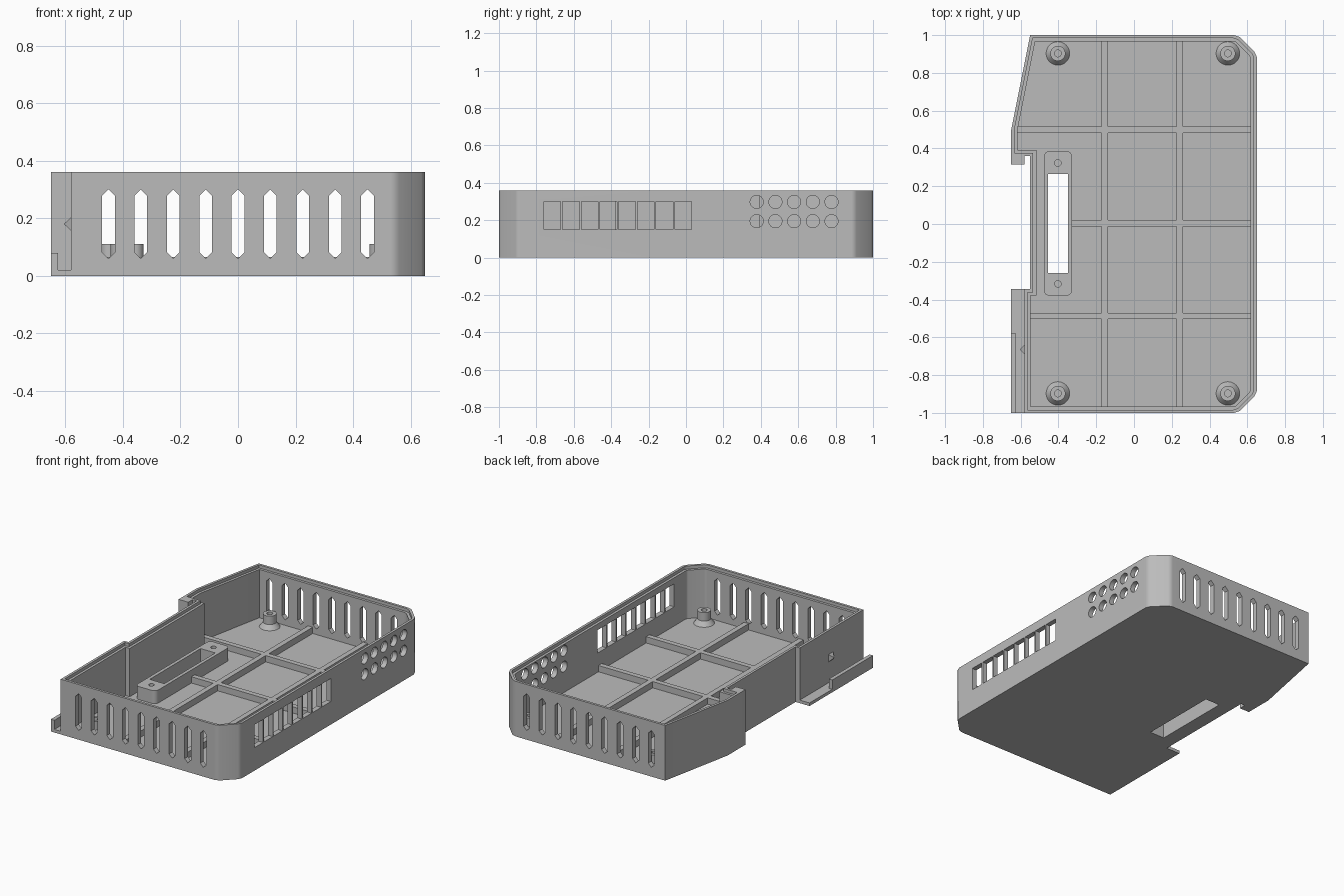
import bpy, bmesh, math
from mathutils import Vector, Matrix

cube = bpy.data.objects.get("Cube")
if cube:
    bpy.data.objects.remove(cube, do_unlink=True)

GREY = bpy.data.materials.new("plain grey")
GREY.use_nodes = True
GREY.diffuse_color = (0.5, 0.5, 0.5, 1)
GREY.node_tree.nodes["Principled BSDF"].inputs["Base Color"].default_value = (0.5, 0.5, 0.5, 1)

HEIGHT, FLOOR, WALL = 0.36, 0.025, 0.033


def finish(name, bm):
    bmesh.ops.recalc_face_normals(bm, faces=bm.faces)
    mesh = bpy.data.meshes.new(name)
    bm.to_mesh(mesh)
    bm.free()
    mesh.materials.append(GREY)
    obj = bpy.data.objects.new(name, mesh)
    bpy.context.scene.collection.objects.link(obj)
    return obj


def prism(bm, points, offset):
    """Extrude a closed outline of 3D points along an offset."""
    face = bm.faces.new([bm.verts.new(p) for p in points])
    new = bmesh.ops.extrude_face_region(bm, geom=[face])["geom"]
    bmesh.ops.translate(bm, vec=Vector(offset),
                        verts=[v for v in new if isinstance(v, bmesh.types.BMVert)])


def slab(bm, outline, z0, z1):
    prism(bm, [(x, y, z0) for x, y in outline], (0, 0, z1 - z0))


def box(bm, x0, x1, y0, y1, z0, z1):
    slab(bm, [(x0, y0), (x1, y0), (x1, y1), (x0, y1)], z0, z1)


def inset(outline, dist):
    """Move every side of a counter-clockwise outline inward."""
    pts = [Vector(p) for p in outline]
    result = []
    for i, p in enumerate(pts):
        a = (p - pts[i - 1]).normalized()
        b = (pts[(i + 1) % len(pts)] - p).normalized()
        n1, n2 = Vector((-a.y, a.x)), Vector((-b.y, b.x))
        result.append(p + (n1 + n2) * dist / (1 + n1.dot(n2)))
    return result


def cut(obj, bm):
    """Subtract the solids in bm from obj and discard them."""
    cutter = finish("cutter", bm)
    cutter.hide_render = True
    mod = obj.modifiers.new("cut", 'BOOLEAN')
    mod.operation, mod.solver, mod.object = 'DIFFERENCE', 'EXACT', cutter
    deps = bpy.context.evaluated_depsgraph_get()
    mesh = bpy.data.meshes.new_from_object(obj.evaluated_get(deps))
    obj.modifiers.clear()
    obj.data = mesh
    bpy.data.objects.remove(cutter, do_unlink=True)


def smooth(obj):
    bpy.ops.object.select_all(action='DESELECT')
    obj.select_set(True)
    bpy.context.view_layer.objects.active = obj
    bpy.ops.object.shade_smooth_by_angle(angle=math.radians(30))
    mod = obj.modifiers.new("weighted normals", 'WEIGHTED_NORMAL')
    mod.keep_sharp = True


# Case outline: softened chamfers on one side, a stepped recess on the other
corner = [(0.53, -1), (0.56, -0.99), (0.638, -0.912), (0.65, -0.885)]
chamfers = corner + [(x, -y) for x, y in reversed(corner)]
start = [(-0.58, -1)] + chamfers + [(-0.55, 1), (-0.65, 0.5)]
end = [(-0.55, 0.36), (-0.55, -0.345), (-0.58, -0.345)]
room = start + [(-0.65, 0.36)] + end
outer = start + [(-0.65, 0.315), (-0.58, 0.315), (-0.58, 0.36)] + end

# Case shell: hollow tray with a stepped rim
bm = bmesh.new()
slab(bm, outer, 0, HEIGHT)
case = finish("case_shell", bm)
bm = bmesh.new()
slab(bm, inset(room, WALL), FLOOR, HEIGHT + 0.1)
cut(case, bm)
bm = bmesh.new()
slab(bm, inset(room, WALL / 2), HEIGHT - 0.02, HEIGHT + 0.1)
cut(case, bm)

# Openings: pointed end slots, side windows, round vents, connector hole
bm = bmesh.new()
half = 0.022
for i in range(-4, 5):
    x = i * 0.1125
    shape = [(x, 0.06), (x + half, 0.082), (x + half, 0.278),
             (x, 0.3), (x - half, 0.278), (x - half, 0.082)]
    prism(bm, [(px, -1.1, pz) for px, pz in shape], (0, 2.2, 0))
for i in range(8):
    y = -0.76 + i * 0.1
    box(bm, 0.55, 0.75, y, y + 0.09, 0.15, 0.3)
for i in range(5):
    for z in (0.195, 0.298):
        ring = [math.tau * k / 32 for k in range(32)]
        prism(bm, [(0.55, 0.378 + i * 0.1 + 0.035 * math.cos(a), z + 0.035 * math.sin(a))
                   for a in ring], (0.2, 0, 0))
box(bm, -0.455, -0.35, -0.26, 0.265, -0.1, 0.04)
cut(case, bm)
smooth(case)

# Floor ribs
bm = bmesh.new()
for x in (-0.155, 0.242):
    box(bm, x - 0.017, x + 0.017, -0.975, 0.975, 0.02, 0.066)
for y, left in ((0.5, -0.625), (0.005, -0.34), (-0.487, -0.555)):
    box(bm, left, 0.625, y - 0.017, y + 0.017, 0.02, 0.066)
finish("floor_ribs", bm)

# Connector frame with two screw holes
bm = bmesh.new()
box(bm, -0.477, -0.328, -0.38, 0.386, 0.02, 0.11)
upright = [e for e in bm.edges if abs(e.verts[0].co.z - e.verts[1].co.z) > 0.05]
bmesh.ops.bevel(bm, geom=upright, offset=0.03, segments=6, affect='EDGES', profile=0.5)
frame = finish("connector_frame", bm)
bm = bmesh.new()
box(bm, -0.455, -0.35, -0.26, 0.265, -0.1, 0.2)
for y in (-0.317, 0.323):
    bmesh.ops.create_cone(bm, cap_ends=True, segments=24, radius1=0.017, radius2=0.017,
                          depth=0.14, matrix=Matrix.Translation((-0.403, y, 0.11)))
cut(frame, bm)
smooth(frame)

# Screw posts with flared feet and blind holes
profile = [(0, 0.03), (0.018, 0.03), (0.018, 0.11), (0.04, 0.11), (0.04, 0.055), (0.063, 0.024)]
for end_name, y in (("front", -0.897), ("back", 0.903)):
    for side, x in (("right", -0.403), ("left", 0.497)):
        bm = bmesh.new()
        verts = [bm.verts.new((r, 0, z)) for r, z in profile]
        edges = [bm.edges.new(pair) for pair in zip(verts, verts[1:])]
        bmesh.ops.spin(bm, geom=verts + edges, cent=(0, 0, 0), axis=(0, 0, 1),
                       angle=math.tau, steps=32)
        bmesh.ops.remove_doubles(bm, verts=bm.verts, dist=0.0005)
        post = finish(f"{end_name}_{side}_post", bm)
        post.location = (x, y, 0)
        smooth(post)

# Outside ledge with a raised lip
bm = bmesh.new()
box(bm, -0.65, -0.578, -1, -0.345, 0, 0.02)
box(bm, -0.65, -0.625, -1, -0.58, 0.02, 0.08)
finish("side_ledge", bm)

# Pointed latch bump above the ledge
bm = bmesh.new()
base = [bm.verts.new((-0.579, -0.665 + dy, 0.18 + dz))
        for dy, dz in ((-0.025, -0.025), (0.025, -0.025), (0.025, 0.025), (-0.025, 0.025))]
tip = bm.verts.new((-0.605, -0.665, 0.18))
bm.faces.new(base)
for i in range(4):
    bm.faces.new((base[i - 1], base[i], tip))
finish("latch_bump", bm)
